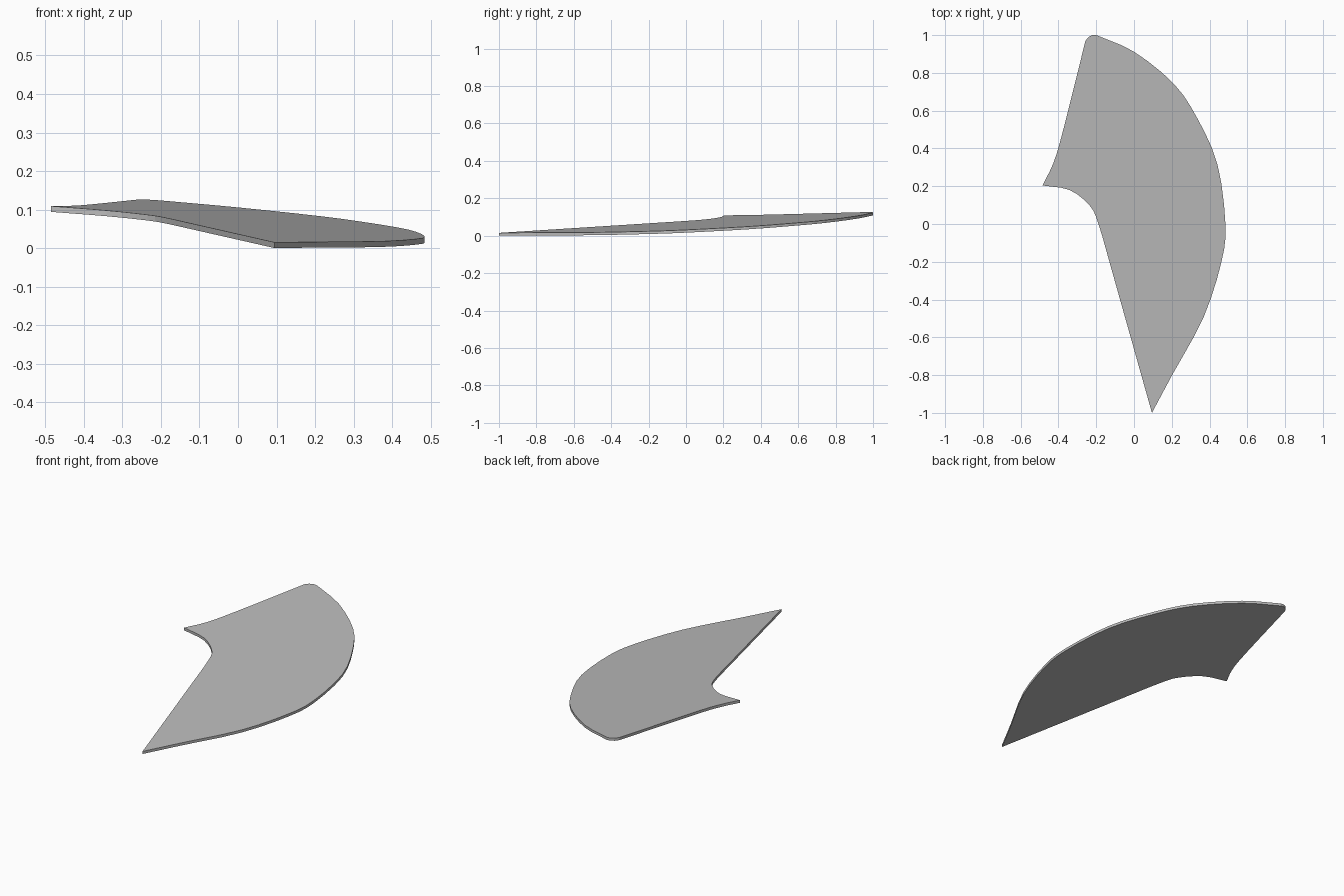
import bpy
import bmesh
from mathutils import Vector

default_cube = bpy.data.objects.get("Cube")
if default_cube:
    bpy.data.objects.remove(default_cube)

THICKNESS = 0.015


def smooth_path(points, steps=3):
    """Sample a Catmull-Rom curve through the points, leaving out the last one."""
    pts = [Vector(p) for p in points]
    pts = [2 * pts[0] - pts[1]] + pts + [2 * pts[-1] - pts[-2]]
    path = []
    for a, b, c, d in zip(pts, pts[1:], pts[2:], pts[3:]):
        for i in range(steps):
            t = i / steps
            path.append(b + (c - a) * t / 2
                        + (2 * a - 5 * b + 4 * c - d) * t * t / 2
                        + (3 * b - a - 3 * c + d) * t ** 3 / 2)
    return path


def top_height(point):
    """Height of the tilted top plane above a plan point."""
    return 0.0656 - 0.071 * point.x + 0.0438 * point.y


def make_material(name, rgb):
    material = bpy.data.materials.new(name)
    material.use_nodes = True
    material.diffuse_color = (*rgb, 1)
    shader = material.node_tree.nodes["Principled BSDF"]
    shader.inputs["Base Color"].default_value = (*rgb, 1)
    return material


# Plan outline, clockwise from the rounded back corner
outer_rim = [(-0.2, 1), (0, 0.912), (0.21, 0.743), (0.336, 0.558),
             (0.442, 0.315), (0.484, 0), (0.463, -0.2), (0.368, -0.495),
             (0.204, -0.796), (0.095, -1)]
straight_edge = [(0.095, -1), (-0.119, -0.24)]
notch = [(-0.119, -0.24), (-0.188, 0), (-0.235, 0.098),
         (-0.341, 0.18), (-0.485, 0.204)]
side_edge = [(-0.485, 0.204), (-0.426, 0.325), (-0.373, 0.505), (-0.257, 0.97)]
back_corner = [(-0.257, 0.97), (-0.241, 0.99), (-0.22, 1), (-0.2, 1)]

outline = (smooth_path(outer_rim) + smooth_path(straight_edge, 1)
           + smooth_path(notch) + smooth_path(side_edge)
           + smooth_path(back_corner, 1))

# Tilted plate: top face extruded down to an even thickness
bm = bmesh.new()
top = bm.faces.new([bm.verts.new((p.x, p.y, top_height(p))) for p in outline])
extruded = bmesh.ops.extrude_face_region(bm, geom=[top], use_keep_orig=True)
lower = [v for v in extruded["geom"] if isinstance(v, bmesh.types.BMVert)]
bmesh.ops.translate(bm, verts=lower, vec=(0, 0, -THICKNESS))
bmesh.ops.recalc_face_normals(bm, faces=bm.faces)

mesh = bpy.data.meshes.new("curved_plate")
bm.to_mesh(mesh)
bm.free()
mesh.materials.append(make_material("mid grey", (0.5, 0.5, 0.5)))
plate = bpy.data.objects.new("curved_plate", mesh)
bpy.context.collection.objects.link(plate)
